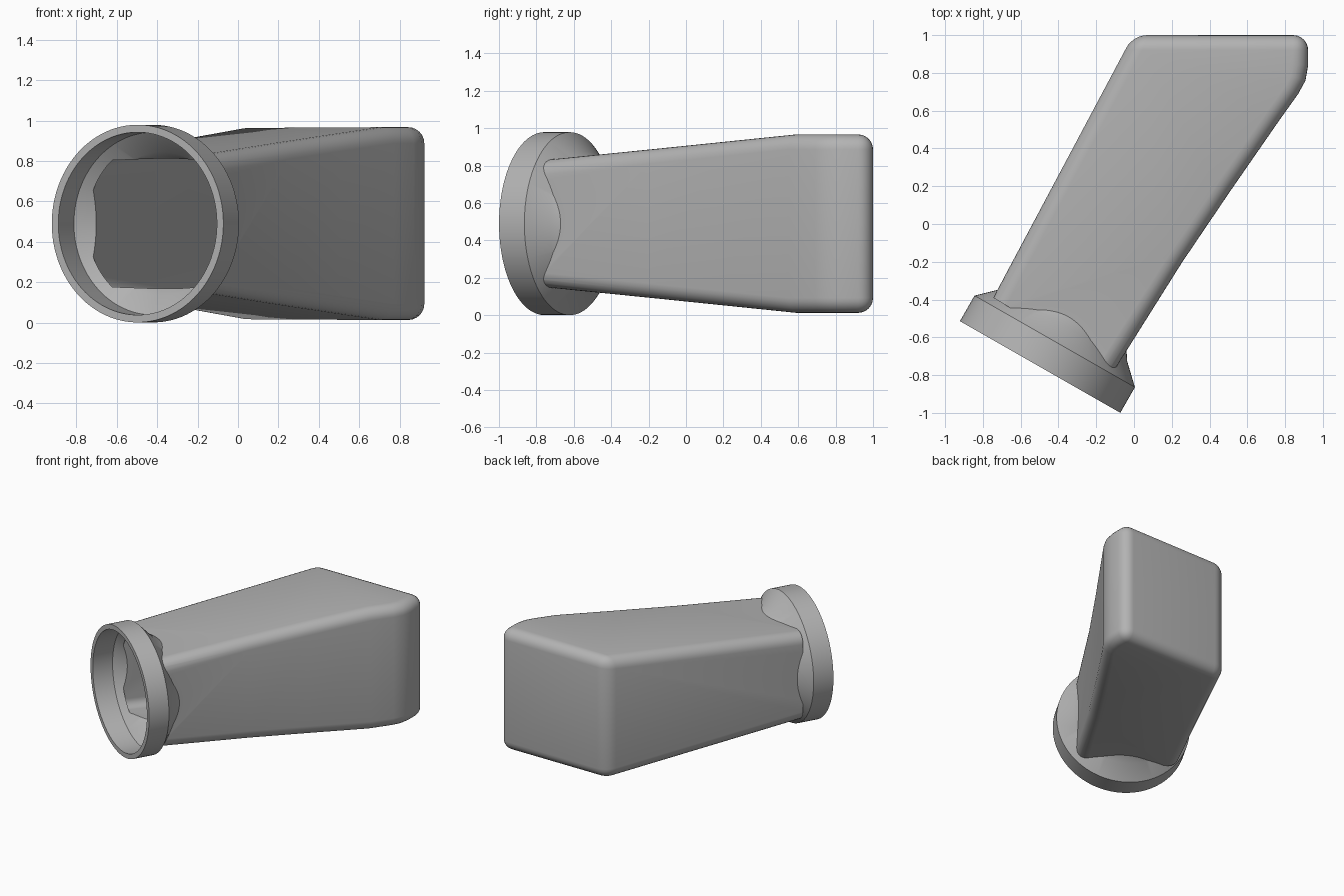
import bpy, bmesh, math
from mathutils import Vector, Matrix

if "Cube" in bpy.data.objects:
    bpy.data.objects.remove(bpy.data.objects["Cube"], do_unlink=True)

MID = 0.49                                   # height of the duct's centre line
CENTRE = Vector((-0.497, -0.757, MID))       # centre of the round mouth
AXIS = Vector((0.496, 0.868, 0)).normalized()

grey = bpy.data.materials.new("plain_grey")
grey.use_nodes = True
grey.diffuse_color = (0.45, 0.45, 0.45, 1)
grey.node_tree.nodes["Principled BSDF"].inputs["Base Color"].default_value = (0.45, 0.45, 0.45, 1)


def make_object(name, bm):
    bmesh.ops.recalc_face_normals(bm, faces=bm.faces)
    mesh = bpy.data.meshes.new(name)
    bm.to_mesh(mesh)
    bm.free()
    mesh.materials.append(grey)
    obj = bpy.data.objects.new(name, mesh)
    bpy.context.collection.objects.link(obj)
    return obj


def collar(name, profile, sides=96):
    """Solid of revolution about the tilted axis; profile is (depth, radius)."""
    bm = bmesh.new()
    rings = []
    for depth, radius in profile:
        rings.append([bm.verts.new((radius * math.cos(a), radius * math.sin(a), depth))
                      for a in (math.tau * i / sides for i in range(sides))])
    for a, b in zip(rings, rings[1:]):
        for i in range(sides):
            j = (i + 1) % sides
            bm.faces.new((a[i], a[j], b[j], b[i]))
    bm.faces.new(rings[0])
    bm.faces.new(rings[-1])
    turn = AXIS.to_track_quat('Z', 'Y').to_matrix().to_4x4()
    bm.transform(Matrix.Translation(CENTRE) @ turn)
    return make_object(name, bm)


# Plan outline, counter-clockwise: mouth side, curved flank, flat back, left wall
PLAN = [(-0.745, -0.39), (-0.105, -0.775), (0.25, -0.21), (0.5, 0.16), (0.77, 0.55),
        (0.87, 0.69), (0.908, 0.76), (0.922, 0.84), (0.922, 1.0), (-0.005, 1.0)]
CREASE = 4                                   # the roof turns flat from here to the last point


def inset_plan(wall):
    """Offset every edge of the plan inwards, leaving the mouth edge in place."""
    pts = [Vector(p) for p in PLAN]
    n = len(pts)
    lines = []
    for i in range(n):
        along = (pts[(i + 1) % n] - pts[i]).normalized()
        inward = Vector((-along.y, along.x))
        lines.append((pts[i] + inward * (wall if i else wall * 0.2), along))
    result = []
    for i in range(n):
        (p, u), (q, v) = lines[i - 1], lines[i]
        result.append(p + u * ((q - p).cross(v) / u.cross(v)))
    return result


def duct_body(name, wall, fillet):
    bm = bmesh.new()
    top, bottom = [], []
    for p in inset_plan(wall):
        depth = (Vector((p.x, p.y, MID)) - CENTRE).dot(AXIS)
        half = 0.477 - 0.0855 * max(0, 1.76 - depth) - wall
        top.append(bm.verts.new((p.x, p.y, MID + half)))
        bottom.append(bm.verts.new((p.x, p.y, MID - half)))
    n = len(top)
    for loop in (top, bottom):
        bm.faces.new(loop[:CREASE + 1] + loop[-1:])
        bm.faces.new(loop[CREASE:])
    walls = [bm.faces.new((bottom[i], bottom[(i + 1) % n], top[(i + 1) % n], top[i]))
             for i in range(n)]
    bmesh.ops.recalc_face_normals(bm, faces=bm.faces)
    # Round every sharp edge apart from those around the mouth
    sharp = [e for e in bm.edges
             if e.calc_face_angle(0) > math.radians(25) and walls[0] not in e.link_faces]
    bmesh.ops.bevel(bm, geom=sharp, offset=fillet, segments=6, profile=0.5,
                    affect='EDGES', clamp_overlap=False)
    bmesh.ops.triangulate(bm, faces=[f for f in bm.faces if len(f.verts) > 4])
    return make_object(name, bm)


def combine(target, other, operation):
    mod = target.modifiers.new(operation.lower(), 'BOOLEAN')
    mod.operation, mod.object, mod.solver = operation, other, 'EXACT'
    bpy.context.view_layer.objects.active = target
    bpy.ops.object.modifier_apply(modifier=mod.name)
    bpy.data.objects.remove(other, do_unlink=True)


# Outer shell: tapered duct joined to the round collar
duct = duct_body("duct", 0, 0.08)
combine(duct, collar("collar", [(0, 0.489), (0.156, 0.489), (0.255, 0.385), (0.34, 0.33)]), 'UNION')

# Hollow: matching cavity, open at the mouth
cavity = duct_body("cavity", 0.03, 0.06)
combine(cavity, collar("bore", [(-0.05, 0.452), (0.156, 0.452), (0.245, 0.355), (0.33, 0.3)]), 'UNION')
combine(duct, cavity, 'DIFFERENCE')

bpy.ops.object.select_all(action='DESELECT')
duct.select_set(True)
bpy.context.view_layer.objects.active = duct
bpy.ops.object.shade_smooth_by_angle(angle=math.radians(28))
